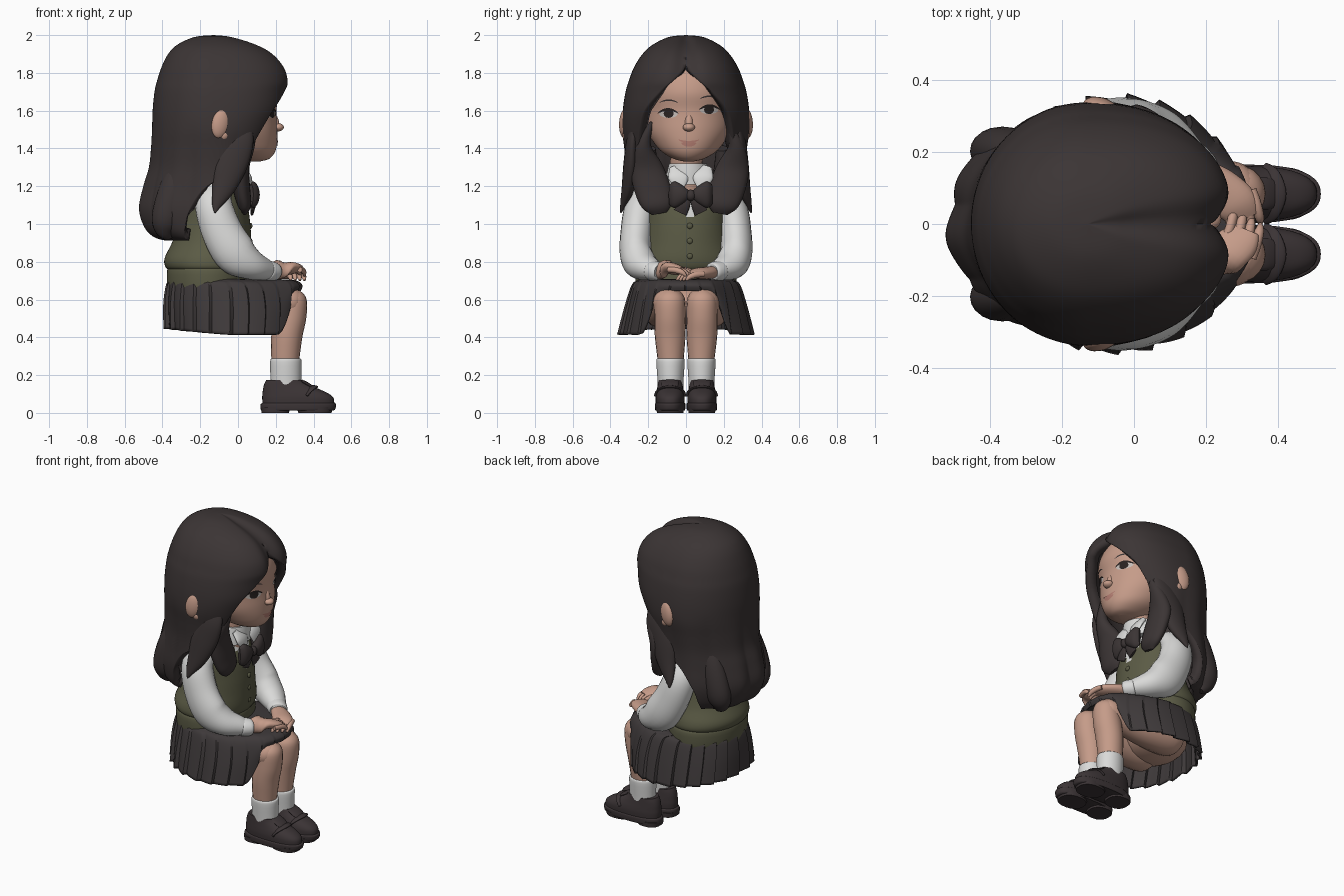
import bpy, bmesh, math
from mathutils import Vector

def material(name, r, g, b):
    m = bpy.data.materials.new(name)
    m.diffuse_color = (r, g, b, 1)
    return m

HAIR = material("dark hair", .044, .035, .035)
SKIN = material("skin", .56, .33, .25)
SHIRT = material("white cloth", .70, .70, .69)
VEST = material("olive knit", .105, .105, .06)
SKIRT = material("charcoal cloth", .048, .041, .042)
SHOE = material("dark leather", .044, .034, .036)
LIPS = material("lip pink", .46, .21, .17)
EYE = material("eye dark", .022, .016, .015)
EYEWHITE = material("eye white", .55, .5, .47)

def finish(name, bm, *mats, angle=50):
    bmesh.ops.remove_doubles(bm, verts=bm.verts, dist=1e-5)
    bmesh.ops.recalc_face_normals(bm, faces=bm.faces)
    me = bpy.data.meshes.new(name)
    bm.to_mesh(me)
    bm.free()
    ob = bpy.data.objects.new(name, me)
    bpy.context.collection.objects.link(ob)
    for m in mats:
        me.materials.append(m)
    bpy.context.view_layer.objects.active = ob
    ob.select_set(True)
    bpy.ops.object.shade_smooth_by_angle(angle=math.radians(angle))
    ob.select_set(False)
    return ob

def smooth(rows, k=4):
    """Catmull-Rom through a list of equal-length tuples."""
    out = []
    for i in range(len(rows) - 1):
        p = [rows[max(i - 1, 0)], rows[i], rows[i + 1], rows[min(i + 2, len(rows) - 1)]]
        for j in range(k):
            t = j / k
            out.append(tuple(.5 * (2 * b + (c - a) * t + (2 * a - 5 * b + 4 * c - d) * t * t
                             + (3 * b - a - 3 * c + d) * t ** 3) for a, b, c, d in zip(*p)))
    return out + [tuple(rows[-1])]

def power(v, e):
    return math.copysign(abs(v) ** e, v)

def skin_rings(rings, closed=True, caps=True):
    bm = bmesh.new()
    vs = [[bm.verts.new(p) for p in r] for r in rings]
    n = len(vs[0])
    for a, b in zip(vs, vs[1:]):
        for i in range(n if closed else n - 1):
            j = (i + 1) % n
            bm.faces.new((a[i], a[j], b[j], b[i]))
    if caps:
        bm.faces.new(vs[0])
        bm.faces.new(vs[-1])
    return bm

def stack(rows, n=40, cy=0, k=4, e=1):
    """Horizontal oval rings: (z, front x, back x, half width)."""
    rings = []
    for z, xf, xb, w in smooth(rows, k):
        rings.append([((xf + xb) / 2 + (xf - xb) / 2 * power(math.cos(2 * math.pi * i / n), e),
                       cy + w * power(math.sin(2 * math.pi * i / n), e), z) for i in range(n)])
    return skin_rings(rings)

def tube(name, rows, mat, s=1, ref=(0, 1, 0), n=20, k=5):
    """Swept oval: (x, y, z, radius across, radius along ref)."""
    rows = smooth([(x, y * s, z, a, b) for x, y, z, a, b in rows], k)
    P = [Vector(r[:3]) for r in rows]
    rings = []
    for i, r in enumerate(rows):
        t = (P[min(i + 1, len(P) - 1)] - P[max(i - 1, 0)]).normalized()
        v = (Vector(ref) - t * t.dot(Vector(ref))).normalized()
        u = t.cross(v)
        rings.append([P[i] + u * r[3] * math.cos(2 * math.pi * j / n)
                      + v * r[4] * math.sin(2 * math.pi * j / n) for j in range(n)])
    return finish(name, skin_rings(rings), mat)

def ball(name, loc, size, mat, rot=(0, 0, 0)):
    bm = bmesh.new()
    bmesh.ops.create_uvsphere(bm, u_segments=24, v_segments=14, radius=1)
    ob = finish(name, bm, mat)
    ob.location, ob.scale, ob.rotation_euler = loc, size, rot
    return ob

# Head, neck and nose
FY = .015
HEAD = [(1.332, .12, .03, .03), (1.345, .165, -.03, .08), (1.38, .195, -.12, .14), (1.43, .207, -.2, .185),
        (1.5, .208, -.26, .225), (1.6, .203, -.3, .243), (1.7, .215, -.3, .25), (1.8, .18, -.28, .23),
        (1.88, .1, -.22, .17), (1.93, 0, -.12, .06)]
finish("head", stack(HEAD, 56, FY, 6), SKIN)
tube("neck", [(-.06, 0, 1.18, .085, .09), (-.04, 0, 1.3, .08, .085), (-.02, .01, 1.42, .085, .09)], SKIN)
ball("nose", (.21, FY, 1.512), (.033, .032, .022), SKIN)
ball("nose_bridge", (.197, FY, 1.54), (.02, .022, .05), SKIN, (0, -.25, 0))
HS = smooth(HEAD, 12)

def face_x(y, z):
    i = max(j for j in range(len(HS) - 1) if HS[j][0] <= z)
    t = (z - HS[i][0]) / (HS[i + 1][0] - HS[i][0])
    xf, xb, w = (a + (b - a) * t for a, b in zip(HS[i][1:], HS[i + 1][1:]))
    return (xf + xb) / 2 + (xf - xb) / 2 * math.sqrt(max(0, 1 - ((y - FY) / w) ** 2))

def patch(name, y, z, w, h, mat, lift, bend=0, n=24):
    """Thin oval plate laid on the face; bend arches it."""
    rings = []
    for q in (.05, .35, .7, 1):
        ring = []
        for i in range(n):
            a = 2 * math.pi * i / n
            py = y + q * w * math.cos(a)
            pz = z + q * h * math.sin(a) - bend * (q * math.cos(a)) ** 2
            ring.append((face_x(py, pz) + lift, py, pz))
        rings.append(ring)
    bm = skin_rings(rings, caps=False)
    bm.faces.new(list(bm.verts)[:n])
    me = finish(name, bm, mat).data
    if sum(p.normal.x for p in me.polygons) < 0:
        me.flip_normals()

for s in (1, -1):
    ey, ez = FY + s * .107, 1.594 + s * .01
    patch("eye_white", ey, ez, .049, .022, EYEWHITE, .003)
    patch("iris", ey, ez + .001, .026, .023, EYE, .005)
    patch("eyelash", ey + s * .003, ez + .023, .056, .007, EYE, .007, .022)
    patch("eyebrow", ey, ez + .072, .05, .004, HAIR, .003, .014)
    # Ears
    ball("ear", (-.092, s * .322, 1.532), (.05, .03, .08), SKIN, (0, .2, s * -.3))
    ball("ear_lobe", (-.075, s * .315, 1.47), (.026, .022, .028), SKIN)
patch("lower_lip", FY, 1.42, .04, .011, LIPS, .003, -.008)
patch("upper_lip", FY, 1.434, .055, .006, LIPS, .004, -.012)

# Hair shell: (z, front, back, half width, opening angle) around the crown
ROWS = [(2.0, 0, 0, 0, 0), (1.99, .1, .1, .09, 0), (1.95, .235, .19, .175, 0), (1.9, .325, .24, .23, 0),
        (1.83, .385, .275, .275, 1), (1.76, .405, .298, .302, 10), (1.7, .395, .312, .32, 20),
        (1.6, .375, .322, .335, 36), (1.5, .325, .325, .338, 42), (1.4, .275, .33, .325, 49),
        (1.3, .24, .34, .315, 66), (1.2, .24, .368, .315, 95), (1.08, .24, .39, .32, 109),
        (.98, .22, .36, .305, 115), (.93, .2, .31, .28, 119), (.912, .18, .25, .25, 121)]
rings = []
for z, f, b, w, op in smooth(ROWS, 5):
    ring = []
    op = math.radians(max(op, 0))
    low = min(1, max(0, (1.55 - z) / .4))
    groove = min(1, f / .12)
    for i in range(141):
        a = op + (2 * math.pi - 2 * op) * i / 140
        d = min(a, 2 * math.pi - a)
        c, sn = math.cos(a), math.sin(a)
        e = .82 if c > 0 else 1
        r = 1 + .05 * low * (abs(math.sin(4.5 * (a - math.pi) + .8)) - .75) + .006 * math.sin(14 * a) * low
        r -= .075 * groove * math.exp(-(d / .16) ** 2)
        ring.append((-.13 + (f if c > 0 else b) * r * power(c, e), w * r * power(sn, e),
                     z - .012 * groove * math.exp(-(d / .2) ** 2)))
    rings.append(ring)
hair = finish("hair", skin_rings(rings, closed=False, caps=False), HAIR)
sol = hair.modifiers.new("thick", 'SOLIDIFY')
sol.thickness, sol.offset = .065, -1

# Loose locks in front of the shoulders, and filling clumps behind
for s in (1, -1):
    lock = tube("chest_lock", [(.09, .2, 1.54, .01, .01), (.055, .245, 1.42, .035, .04), (.01, .23, 1.3, .05, .085),
                        (.02, .195, 1.18, .045, .095), (.035, .17, 1.1, .035, .08), (.035, .16, 1.055, .01, .04)], HAIR, s)
    lock.location.y = .02
    tube("side_lock", [(.05, .26, 1.56, .02, .01), (.015, .283, 1.45, .07, .03), (-.035, .29, 1.33, .09, .04),
                       (-.075, .305, 1.2, .065, .035), (-.11, .33, 1.11, .03, .018), (-.122, .345, 1.06, .004, .004)], HAIR, s)
    tube("back_lock", [(-.25, .19, 1.4, .04, .03), (-.32, .2, 1.22, .08, .06), (-.375, .205, 1.05, .08, .065),
                       (-.38, .19, .97, .06, .05), (-.36, .18, .925, .02, .02)], HAIR, s)

# Vest with the shirt showing in a V at the neck
bm = stack([(.75, .04, -.36, .245), (.775, .06, -.385, .265), (.82, .07, -.388, .262), (.9, .07, -.35, .235),
            (1.0, .065, -.31, .22), (1.1, .05, -.275, .215), (1.18, .02, -.24, .19), (1.24, -.005, -.2, .13),
            (1.27, -.01, -.17, .1)], 64, k=8)
for f in bm.faces:
    c = f.calc_center_median()
    f.material_index = int(c.x > -.06 and abs(c.y - .02) < (c.z - 1.02) * .5)
finish("vest", bm, VEST, SHIRT)
finish("vest_hem", stack([(.65, .04, -.355, .25), (.66, .055, -.374, .264), (.75, .055, -.376, .266),
                          (.775, .04, -.36, .25)], 64), VEST)
for z in (.99, .91, .83):
    ball("button", (.066, .02, z), (.01, .016, .016), VEST)

# Collar and bow
finish("collar_band", stack([(1.21, .06, -.18, .13), (1.27, .062, -.155, .112), (1.32, .06, -.135, .1)], cy=.01), SHIRT)
for s in (1, -1):
    flap = tube("collar_flap", [(.02, .085, 1.3, .015, .03), (.055, .065, 1.25, .016, .055),
                                (.07, .06, 1.19, .008, .025)], SHIRT, s)
    bow = tube("bow_loop", [(.08, .01, 1.155, .02, .022), (.085, .045, 1.155, .03, .05), (.08, .085, 1.155, .03, .07),
                            (.07, .112, 1.155, .012, .055)], HAIR, s, (0, 0, 1))
    tail = tube("bow_tail", [(.08, .01, 1.14, .012, .018), (.08, .035, 1.1, .014, .032),
                             (.075, .055, 1.06, .008, .036)], HAIR, s)
    flap.location.y = bow.location.y = tail.location.y = .025
ball("bow_knot", (.09, .025, 1.152), (.025, .026, .03), HAIR)

for s in (1, -1):
    # Sleeves, cuffs and hands
    tube("sleeve", [(-.13, .15, 1.2, .05, .03), (-.13, .2, 1.165, .09, .06), (-.125, .24, 1.08, .1, .085),
                    (-.08, .262, .95, .108, .085), (-.01, .265, .84, .112, .085), (.07, .235, .785, .082, .085),
                    (.14, .185, .76, .058, .065), (.17, .16, .752, .045, .05)], SHIRT, s)
    tube("cuff", [(.145, .185, .754, .044, .05), (.155, .175, .752, .054, .06), (.19, .145, .748, .05, .055),
                  (.197, .138, .747, .04, .045)], SHIRT, s)
    up = .02 if s < 0 else -.004
    tube("palm", [(.18, .145, .745, .033, .04), (.235, .105, .745 + up, .032, .055), (.285, .055, .742 + up, .028, .06),
                  (.305, .015, .735 + up, .014, .045)], SKIN, s, (1, .6, 0))
    for i in range(4):
        d = i * .024
        x, y = .255 + d, .005 + d * .7
        tube("finger", [(x, y + .04, .738 + up, .014, .014), (x + .014, y, .736 + up, .016, .014),
                        (x + .022, y - .035, .724 + up, .014, .013), (x + .025, y - .055, .705 + up, .006, .006)],
             SKIN, s, (1, .5, 0), n=12)
    # Legs
    tube("thigh", [(-.24, .12, .56, .05, .05), (-.18, .12, .56, .11, .11), (0, .115, .565, .115, .112),
                   (.2, .095, .58, .09, .092), (.3, .086, .585, .074, .08), (.345, .085, .58, .035, .04)], SKIN, s)
    tube("shin", [(.29, .085, .65, .035, .035), (.288, .085, .61, .075, .075), (.278, .085, .52, .085, .082),
                  (.26, .084, .42, .083, .082), (.252, .082, .32, .077, .073), (.25, .08, .24, .07, .064)], SKIN, s)
    finish("sock", stack([(.1, .34, .17, .068), (.16, .335, .172, .068), (.27, .337, .17, .075),
                          (.288, .33, .178, .07)], cy=s * .082), SHIRT)
    # Loafers
    cy = s * .084
    finish("shoe_sole", stack([(.012, .505, .125, .076), (.02, .515, .12, .08), (.045, .52, .12, .081),
                               (.052, .512, .128, .077)], cy=cy, e=.82), SHOE)
    finish("shoe_heel", stack([(0, .27, .125, .068), (.03, .275, .122, .07)], cy=cy, e=.8), SHOE)
    finish("shoe_tread", stack([(0, .495, .32, .07), (.03, .505, .31, .074)], cy=cy, e=.85), SHOE)
    finish("shoe_upper", stack([(.05, .51, .13, .076), (.08, .505, .128, .077), (.105, .475, .13, .074),
                                (.13, .42, .133, .069), (.155, .37, .14, .065), (.175, .345, .15, .063)],
                               cy=cy, e=.85), SHOE)
    tube("shoe_strap", [(.36, cy - .066, .09, .022, .008), (.385, cy - .05, .126, .022, .008), (.4, cy, .138, .024, .009),
                        (.385, cy + .05, .126, .022, .008), (.36, cy + .066, .09, .022, .008)], SHOE, 1, (0, 0, 1))
    tube("shoe_tongue", [(.4, cy, .128, .01, .035), (.37, cy, .148, .012, .045), (.335, cy, .168, .01, .045)], SHOE)

# Hips and the pleated skirt draped over the lap
ball("hips", (-.14, 0, .57), (.2, .22, .11), SKIN)
rings = []
rows = smooth([(.71, .04, -.33, .235), (.702, .2, -.355, .255), (.675, .3, -.375, .285), (.56, .338, -.388, .32),
               (.415, .33, -.385, .355)], 6)
for k, (z, xf, xb, w) in enumerate(rows):
    t = k / (len(rows) - 1)
    ring = []
    for i in range(240):
        a = 2 * math.pi * i / 240
        c, sn = math.cos(a), math.sin(a)
        front = max(0, c) ** .7
        r = 1 + .07 * t * (i % 10 / 10 - .5) * (1 - .7 * front)
        e = 1.05 if c > 0 else .85
        x = (xf + xb) / 2 + (xf - xb) / 2 * r * power(c, e)
        y = w * r * power(sn, e)
        m = min(1, max(0, (.25 - abs(y)) / .12)) if c > 0 else 0
        m = m * m * (3 - 2 * m)
        drop = (.71 - z) * (1 - .78 * m)
        ring.append((x, y, .71 - drop + max(0, -c) * (.03 * t - .03 * (1 - t) ** 2)))
    rings.append(ring)
skirt = finish("skirt", skin_rings(rings, caps=False), SKIRT, angle=35)
skirt.modifiers.new("thick", 'SOLIDIFY').thickness = .012
